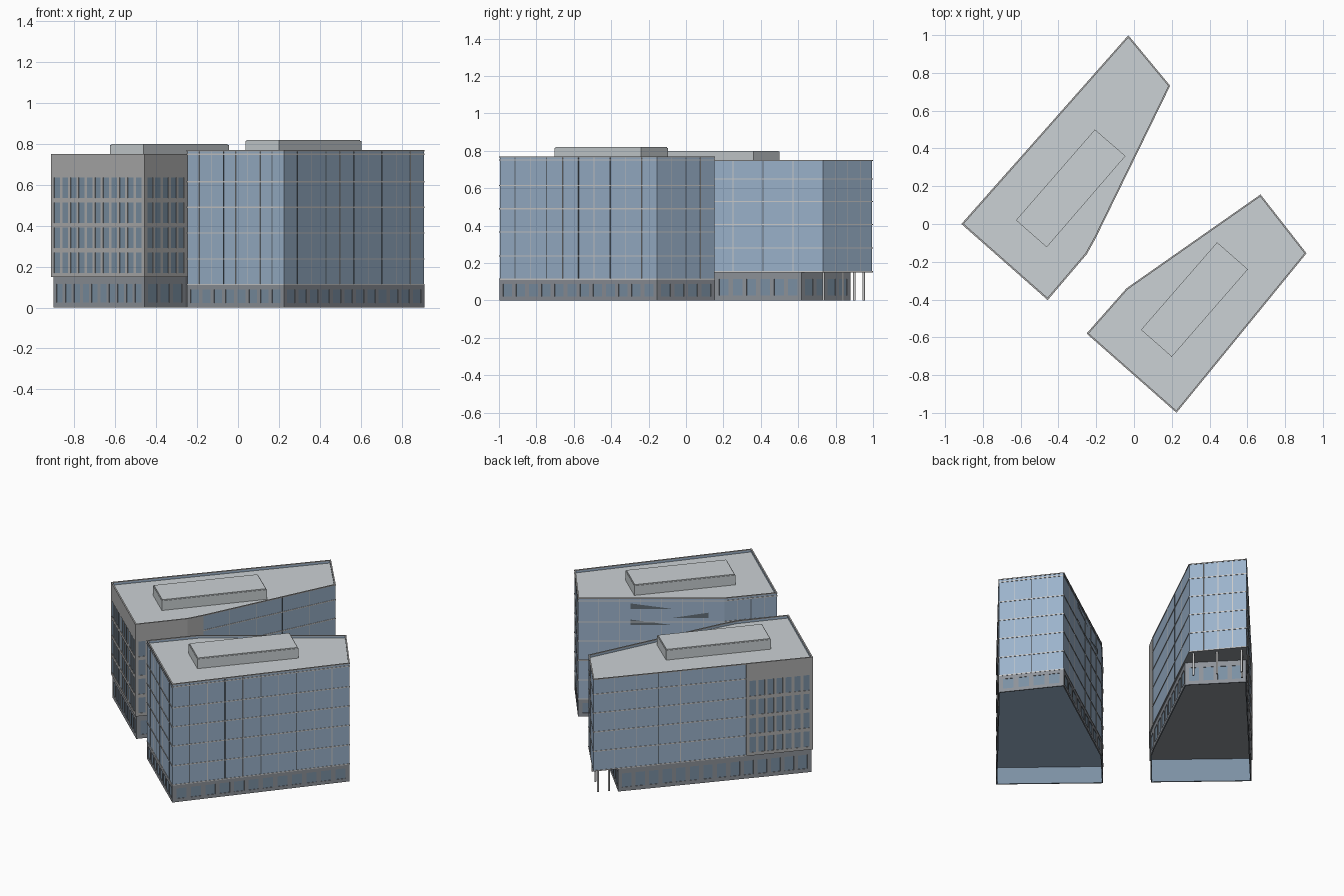
import bpy, bmesh
from mathutils import Vector

if "Cube" in bpy.data.objects:
    bpy.data.objects.remove(bpy.data.objects["Cube"])

COL = {"glass": (0.33, 0.45, 0.60, 1), "stone": (0.42, 0.42, 0.42, 1), "roof": (0.60, 0.64, 0.66, 1),
       "plinth": (0.27, 0.29, 0.32, 1), "trim": (0.62, 0.62, 0.60, 1), "dark": (0.12, 0.15, 0.18, 1),
       "tint": (0.20, 0.28, 0.37, 1)}
MATS = {}
for k, c in COL.items():
    MATS[k] = bpy.data.materials.new(k)
    MATS[k].diffuse_color = c
parts = {}


def part(name, mat):
    if name not in parts:
        parts[name] = (bmesh.new(), mat)
    return parts[name][0]


def offset(poly, d):
    """Move every edge of a counter-clockwise outline outward by d."""
    out, n = [], len(poly)
    for i in range(n):
        p, a, b = Vector(poly[i]), Vector(poly[i - 1]), Vector(poly[(i + 1) % n])
        u, v = (p - a).normalized(), (b - p).normalized()
        n1, n2 = Vector((u.y, -u.x)), Vector((v.y, -v.x))
        out.append(tuple(p + (n1 + n2) * d / (1 + n1.dot(n2))))
    return out


def prism(bm, poly, z0, z1):
    lo = [bm.verts.new((x, y, z0)) for x, y in poly]
    hi = [bm.verts.new((x, y, z1)) for x, y in poly]
    bm.faces.new(lo[::-1])
    bm.faces.new(hi)
    for i in range(len(poly)):
        j = (i + 1) % len(poly)
        bm.faces.new((lo[i], lo[j], hi[j], hi[i]))


def ring(bm, poly, out, inn, z0, z1):
    """Closed band following an outline, between two offsets."""
    loops = [[bm.verts.new((x, y, z)) for x, y in offset(poly, d)]
             for d, z in ((out, z0), (out, z1), (inn, z1), (inn, z0))]
    for k in range(4):
        a, b = loops[k], loops[(k + 1) % 4]
        for i in range(len(poly)):
            j = (i + 1) % len(poly)
            bm.faces.new((a[i], a[j], b[j], b[i]))


def bar(bm, a, b, t0, t1, z0, z1, out=0.0, depth=0.005):
    """Box on the wall a-b from distance t0 to t1, sunk inward by depth."""
    a, b = Vector(a), Vector(b)
    u = (b - a).normalized()
    n = Vector((u.y, -u.x))
    prism(bm, [tuple(a + u * t + n * o) for t, o in
               ((t0, out), (t1, out), (t1, out - depth), (t0, out - depth))], z0, z1)


def length(a, b):
    return (Vector(b) - Vector(a)).length


def window_wall(bm, a, b, z0, z1, rows, cols, fill=0.70):
    """Spandrels and piers that leave window openings to the glass behind."""
    L = length(a, b)
    zs = [z0] + [z for r in rows for z in r] + [z1]
    for lo, hi in zip(zs[::2], zs[1::2]):
        bar(bm, a, b, 0, L, lo, hi)
    m = min(0.012, L * 0.04)
    p = (L - 2 * m) / cols
    edges = [0] + [m + p * (i + s) for i in range(cols)
                   for s in ((1 - fill) / 2, (1 + fill) / 2)] + [L]
    for lo, hi in rows:
        for s, e in zip(edges[::2], edges[1::2]):
            bar(bm, a, b, s, e, lo, hi)


def mullions(tag, a, b, n, z0, z1, dark):
    """Vertical curtain-wall lines; chosen ones are dark joints."""
    L = length(a, b)
    for i in range(1, n):
        d = i in dark
        bm = part(tag + ("_dark_joints" if d else "_mullions"), "dark" if d else "trim")
        w = 0.003 if d else 0.002
        bar(bm, a, b, L * i / n - w, L * i / n + w, z0, z1, -0.0015)


def block(tag, poly, z0, z1, floors, core, core_top, soffit):
    # glazed body, soffit, floor fins, parapet, roof and roof plant box
    prism(part(tag + "_glass_body", "glass"), offset(poly, -0.003), z0 + 0.006, z1 - 0.022)
    prism(part(tag + "_soffit", soffit), offset(poly, -0.002), z0, z0 + 0.006)
    for z in floors:
        ring(part(tag + "_floor_fins", "trim"), poly, -0.0005, -0.006, z - 0.003, z + 0.003)
    ring(part(tag + "_parapet_glass", "glass"), poly, -0.003, -0.008, z1 - 0.024, z1 - 0.006)
    ring(part(tag + "_coping", "stone"), poly, -0.0005, -0.009, z1 - 0.006, z1)
    prism(part(tag + "_roof", "roof"), offset(poly, -0.007), z1 - 0.023, z1 - 0.018)
    prism(part(tag + "_roof_plant", "roof"), core, z1 - 0.02, core_top - 0.005)
    prism(part(tag + "_roof_plant", "roof"), offset(core, -0.004), core_top - 0.005, core_top)


def base(tag, poly, top, rows, cols, glass):
    # hollow ground floor: glass band behind a wall of shop windows
    ring(part(tag + "_glass", glass), poly, -0.003, -0.007, 0, top)
    for i, c in enumerate(cols):
        window_wall(part(tag + "_walls", "plinth"), poly[i], poly[(i + 1) % len(poly)], 0, top, rows, c)


# ---- left building: half stone, half glass, overhanging its base
A = [(-0.914, 0), (-0.457, -0.403), (-0.25, -0.16), (-0.20, -0.07), (0.192, 0.732), (-0.03, 1.0)]
JOINT = Vector(A[5]).lerp(Vector(A[0]), 0.697)
block("left_block", A, 0.15, 0.75, [0.153, 0.28, 0.405, 0.528, 0.65],
      [(-0.625, 0.02), (-0.462, -0.123), (-0.045, 0.36), (-0.207, 0.50)], 0.80, "plinth")
rows = [(0.17 + 0.122 * i, 0.27 + 0.122 * i) for i in range(4)]
stone = part("left_block_stone_walls", "stone")
for a, b, cols in ((A[0], A[1], 11), (A[1], A[2], 5), (JOINT, A[0], 7)):
    window_wall(stone, a, b, 0.15, 0.75, rows, cols)
    # darker panes behind the stone openings
    bar(part("left_block_window_panes", "tint"), a, b, 0.005, length(a, b) - 0.005, 0.16, 0.65, -0.0025)
bar(stone, A[2], A[3], 0, length(A[2], A[3]), 0.15, 0.75)
mullions("left_block", A[3], A[4], 5, 0.156, 0.745, {3})
mullions("left_block", A[4], A[5], 4, 0.156, 0.745, set())
mullions("left_block", A[5], JOINT, 7, 0.156, 0.745, {3})

# left base, stopping short of the overhang
AB = offset(A[:4] + [(0.136, 0.62), (-0.127, 0.89)], -0.008)
base("left_base", AB, 0.15, [(0.025, 0.115)], (10, 3, 1, 9, 4, 14), "tint")

# slim columns under the overhang
for x, y in ((0.16, 0.735), (0.065, 0.84), (-0.03, 0.95), (-0.075, 0.90)):
    bm = part("overhang_columns", "trim")
    r = bmesh.ops.create_cone(bm, cap_ends=True, segments=12, radius1=0.006, radius2=0.006, depth=0.15)
    bmesh.ops.translate(bm, verts=r["verts"], vec=(x, y, 0.075))

# ---- right building: fully glazed above a low base
B = [(-0.252, -0.58), (0.225, -1.0), (0.914, -0.155), (0.67, 0.157), (-0.04, -0.34)]
block("right_block", B, 0.11, 0.77, [0.113, 0.237, 0.365, 0.49, 0.615, 0.75],
      [(0.037, -0.56), (0.20, -0.703), (0.603, -0.24), (0.44, -0.097)], 0.82, "glass")
for i, (n, dark) in enumerate(((8, {3, 7}), (10, {1, 3, 5, 7}), (4, {2}), (7, set()), (4, {2}))):
    mullions("right_block", B[i], B[(i + 1) % 5], n, 0.116, 0.765, dark)
base("right_base", offset(B, -0.002), 0.11, [(0.022, 0.088)], (8, 12, 4, 9, 4), "tint")

# dark triangular panels on the courtyard face
a, b = Vector(B[3]), Vector(B[4])
u = (b - a).normalized()
n = Vector((u.y, -u.x))
bm = part("courtyard_wedge_panels", "dark")
for tri in (((0.36, 0.70), (0.64, 0.70), (0.36, 0.735)), ((0.36, 0.595), (0.64, 0.595), (0.36, 0.63)),
            ((0.64, 0.64), (0.89, 0.64), (0.89, 0.675))):
    bm.faces.new([bm.verts.new((*(a.lerp(b, t) - n * 0.001), z)) for t, z in tri[::-1]])

# turn every collected part into an object
for name, (bm, mat) in parts.items():
    bmesh.ops.recalc_face_normals(bm, faces=bm.faces[:])
    me = bpy.data.meshes.new(name)
    bm.to_mesh(me)
    bm.free()
    me.materials.append(MATS[mat])
    bpy.context.collection.objects.link(bpy.data.objects.new(name, me))

for m in bpy.data.materials:
    if m.users and not m.is_grease_pencil:
        m.use_nodes = True
        m.node_tree.nodes["Principled BSDF"].inputs["Base Color"].default_value = m.diffuse_color
